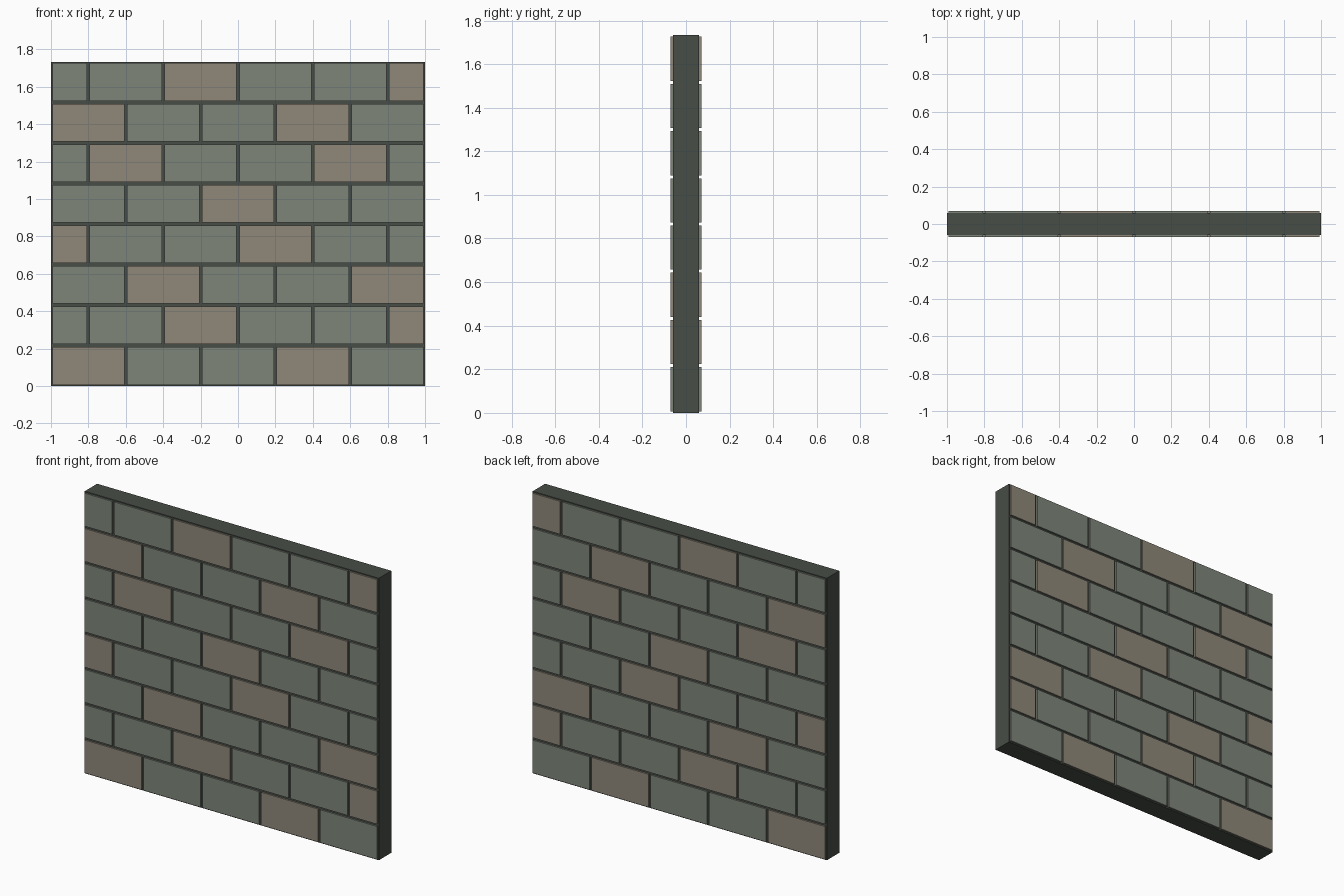
import bpy, bmesh
from mathutils import Matrix

if "Cube" in bpy.data.objects:
    bpy.data.objects.remove(bpy.data.objects["Cube"])

WIDTH, HEIGHT, ROWS = 2.0, 1.733, 8
BRICK_LEN, ROW_H = 0.4, HEIGHT / ROWS
INSET = 0.007            # half of a mortar joint
CORE_D, BRICK_D = 0.12, 0.14


def material(name, rgb):
    mat = bpy.data.materials.new(name)
    mat.diffuse_color = (*rgb, 1)
    mat.use_nodes = True
    mat.node_tree.nodes["Principled BSDF"].inputs["Base Color"].default_value = mat.diffuse_color
    return mat


def add_box(bm, x0, x1, z0, z1, depth):
    m = (Matrix.Translation(((x0 + x1) / 2, 0, (z0 + z1) / 2))
         @ Matrix.Diagonal((x1 - x0, depth, z1 - z0, 1)))
    bmesh.ops.create_cube(bm, size=1, matrix=m)


def finish(bm, name, mat):
    mesh = bpy.data.meshes.new(name)
    bm.to_mesh(mesh)
    bm.free()
    mesh.materials.append(mat)
    obj = bpy.data.objects.new(name, mesh)
    bpy.context.collection.objects.link(obj)


# Mortar core
core = bmesh.new()
add_box(core, -WIDTH / 2, WIDTH / 2, 0, HEIGHT, CORE_D)
finish(core, "mortar_core", material("mortar", (0.065, 0.075, 0.062)))

# Running-bond bricks through the wall; every third one is tan
grey, tan = bmesh.new(), bmesh.new()
for r in range(ROWS):
    start = -WIDTH / 2 - (BRICK_LEN / 2 if r % 2 else 0)
    for i in range(5 + r % 2):
        x0 = max(start + i * BRICK_LEN, -WIDTH / 2)
        x1 = min(start + (i + 1) * BRICK_LEN, WIDTH / 2)
        add_box(tan if (i + r) % 3 == 0 else grey,
                x0 + INSET, x1 - INSET,
                r * ROW_H + INSET, (r + 1) * ROW_H - INSET, BRICK_D)
finish(grey, "grey_bricks", material("grey_stone", (0.21, 0.235, 0.195)))
finish(tan, "tan_bricks", material("tan_stone", (0.28, 0.25, 0.195)))
